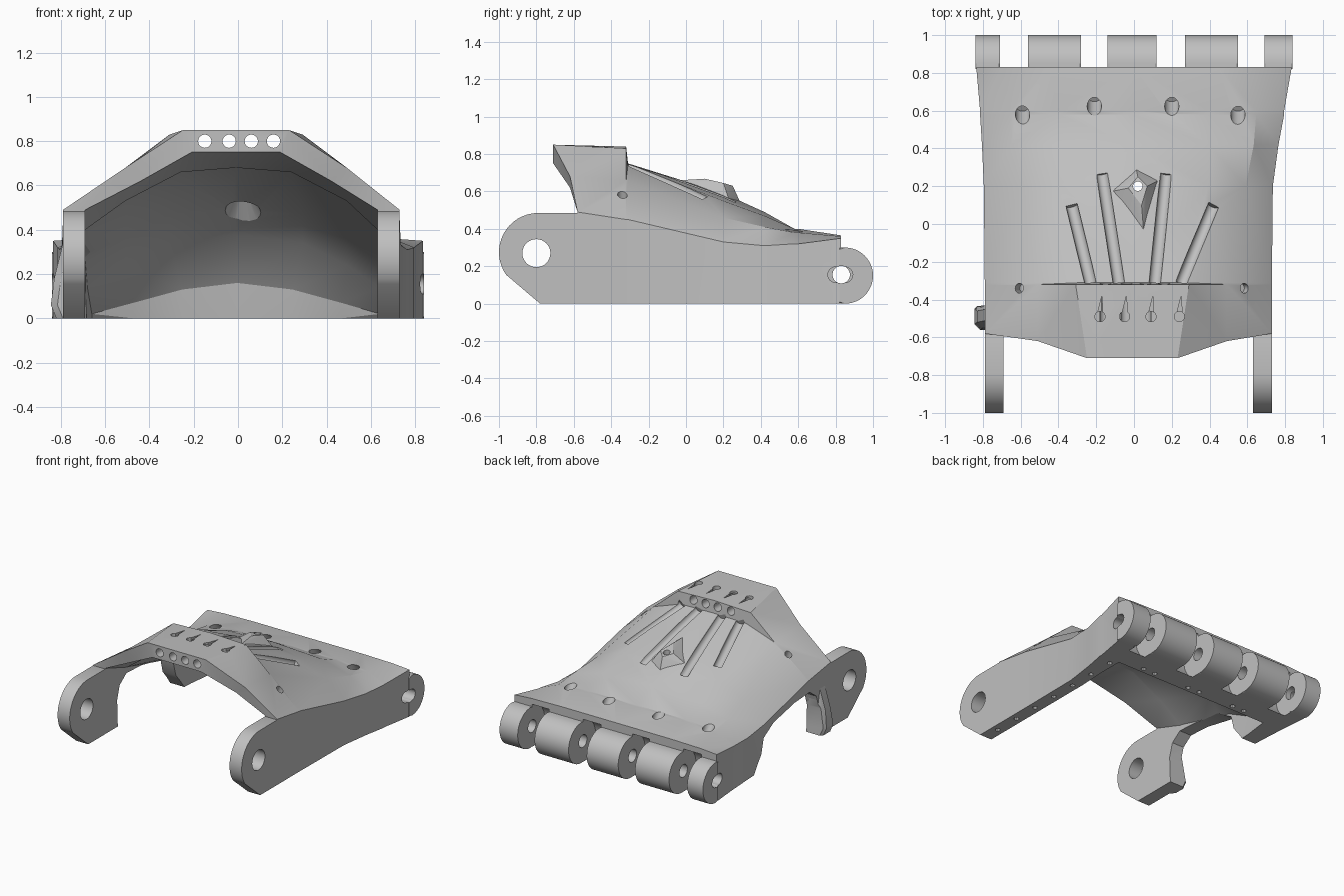
import bpy, bmesh, math
from mathutils import Vector

cube = bpy.data.objects.get("Cube")
if cube:
    bpy.data.objects.remove(cube)

grey = bpy.data.materials.new("plain_grey")
grey.use_nodes = True
grey.diffuse_color = (0.53, 0.53, 0.53, 1)
grey.node_tree.nodes["Principled BSDF"].inputs["Base Color"].default_value = (0.53, 0.53, 0.53, 1)


def make(name, bm):
    bmesh.ops.recalc_face_normals(bm, faces=bm.faces)
    mesh = bpy.data.meshes.new(name)
    bm.to_mesh(mesh)
    bm.free()
    mesh.materials.append(grey)
    ob = bpy.data.objects.new(name, mesh)
    bpy.context.collection.objects.link(ob)
    return ob


def prism(bm, profile, x0, x1):
    """Extrude a (y, z) profile along x."""
    a = [bm.verts.new((x0, y, z)) for y, z in profile]
    b = [bm.verts.new((x1, y, z)) for y, z in profile]
    n = len(a)
    bm.faces.new(a)
    bm.faces.new(b[::-1])
    for i in range(n):
        bm.faces.new((a[i], b[i], b[(i + 1) % n], a[(i + 1) % n]))


def rod(bm, p, q, r, r2=None, n=20):
    """Cylinder or cone between two points."""
    p, q = Vector(p), Vector(q)
    d = q - p
    mat = d.to_track_quat('Z', 'Y').to_matrix().to_4x4()
    mat.translation = (p + q) / 2
    bmesh.ops.create_cone(bm, cap_ends=True, segments=n, radius1=r,
                          radius2=r if r2 is None else r2, depth=d.length, matrix=mat)


def hull(bm, points):
    verts = [bm.verts.new(p) for p in points]
    bmesh.ops.convex_hull(bm, input=verts)


def arc(cy, cz, r, a0, a1, n=16):
    angles = [math.radians(a0 + (a1 - a0) * i / n) for i in range(n + 1)]
    return [(cy + r * math.cos(a), cz + r * math.sin(a)) for a in angles]


# Shell: half cross-sections (outer, inner) lofted from front to back
front = ((0, .85), (.24, .85), (.5, .68), (.76, .49))
under = ((0, .68), (.25, .66), (.5, .53), (.66, .4))
back = ((0, .4), (.4, .4), (.65, .38), (.805, .32))
flat = ((0, 0), (.25, 0), (.47, 0), (.65, 0))
sections = [
    (-.71, -.03, front, ((0, .75), (.2, .75), (.43, .62), (.66, .49))),
    (-.32, -.03, ((0, .84), (.3, .83), (.5, .66), (.76, .45)), under),
    (-.31, -.03, ((0, .75), (.27, .745), (.5, .655), (.76, .45)), under),
    (.2, -.03, ((0, .59), (.4, .55), (.6, .46), (.765, .33)),
     ((0, .51), (.3, .47), (.5, .36), (.66, .26))),
    (.42, -.02, ((0, .49), (.4, .47), (.64, .41), (.785, .31)),
     ((0, .38), (.3, .34), (.5, .24), (.66, .14))),
    (.58, -.01, back, ((0, .16), (.25, .13), (.47, .07), (.65, .02))),
    (.6, -.01, back, flat),
    (.83, 0, ((0, .365), (.45, .365), (.7, .36), (.835, .35)), flat),
]
lead = (0, 0, .09, .13, .13)      # the front rim sweeps back at its sides


def full(half):
    half = list(half) + [(half[-1][0], 0)]
    pts = [(x, z, i) for i, (x, z) in enumerate(half)]
    return [(-x, z, i) for x, z, i in pts[:0:-1]] + pts


bm = bmesh.new()
rings = []
for k, (y, xc, outer, inner) in enumerate(sections):
    ring = full(outer) + full(inner)[::-1]
    rings.append([bm.verts.new((x + xc * (1 if i > 2 else .3), y + (lead[i] if k == 0 else 0), z))
                  for x, z, i in ring])
n = len(rings[0])
for a, b in zip(rings, rings[1:]):
    for i in range(n):
        j = (i + 1) % n
        bm.faces.new((a[i], a[j], b[j], b[i]))
half_n = n // 2
for ring in (rings[0], rings[-1]):
    for i in range(half_n - 1):
        bm.faces.new((ring[i], ring[i + 1], ring[n - 2 - i], ring[n - 1 - i]))
bmesh.ops.remove_doubles(bm, verts=bm.verts, dist=.0005)
bmesh.ops.dissolve_degenerate(bm, edges=bm.edges, dist=.0005)
bmesh.ops.triangulate(bm, faces=bm.faces)
parts = [make("palm_shell", bm)]

# Front pivot ears
ear = arc(-.79, .275, .21, 90, 215) + [(-.78, 0), (-.5, 0), (-.5, .46), (-.58, .485)]
for name, x0, x1 in (("right_ear", -.79, -.69), ("left_ear", .63, .73)):
    bm = bmesh.new()
    prism(bm, ear, x0, x1)
    parts.append(make(name, bm))

# Flared foot on the cut-away side
bm = bmesh.new()
hull(bm, [(x, y, z) for z, xo, y0, y1 in ((0, -.82, -.56, -.42), (.06, -.845, -.56, -.42),
                                         (.18, -.83, -.55, -.43), (.38, -.78, -.54, -.42))
          for x, d in ((xo, .03), (xo + .03, 0), (-.7, 0)) for y in (y0 + d, y1 - d)])
parts.append(make("side_foot", bm))

# Rear hinge knuckles
knuckles = ((-.84, -.71), (-.56, -.28), (-.14, .12), (.27, .55), (.69, .84))
for i, (x0, x1) in enumerate(knuckles):
    start = .82 if i in (0, 4) else .72
    bm = bmesh.new()
    prism(bm, arc(.85, .15, .15, -90, 90, 24) + [(start, .3), (start, 0)], x0, x1)
    rim = [e for e in bm.edges if abs(e.verts[0].co.x - e.verts[1].co.x) < .001
           and max(v.co.y for v in e.verts) > .85]
    bmesh.ops.bevel(bm, geom=rim, offset=.01, segments=1, affect='EDGES')
    parts.append(make("hinge_knuckle_%d" % (i + 1), bm))

# Raised diamond boss
bm = bmesh.new()
hull(bm, [(-.13, .17, .575), (.01, .3, .52), (.13, .23, .555), (.05, -.03, .66),
          (-.03, .19, .645), (.02, .25, .63), (.07, .2, .645), (.04, .1, .668)])
parts.append(make("diamond_boss", bm))

# Cutters
bm = bmesh.new()
# side opening
prism(bm, [(-.43, -.05), (-.44, .2), (-.41, .3), (-.33, .36), (-.15, .35), (.1, .3),
           (.22, .23), (.25, .12), (.3, .06), (.38, -.05)], -1, -.55)
# gaps between knuckles
gap = arc(.85, .15, .17, 90, 270) + [(1.05, -.02), (1.05, .32)]
for a, b in zip(knuckles, knuckles[1:]):
    prism(bm, gap, a[1], b[0])
# hinge pin hole and end slots
rod(bm, (-.95, .83, .155), (.95, .83, .155), .047)
for s in (-1, 1):
    prism(bm, arc(.85, .155, .042, -90, 90, 8) + arc(.8, .155, .042, 90, 270, 8), s * .75, s * .96)
    rod(bm, (s * .64 - .01, -.34, .7), (s * .57 - .01, -.34, .52), .026)
# ear pivot holes
rod(bm, (-.9, -.8, .27), (-.6, -.8, .27), .075, n=32)
rod(bm, (.5, -.8, .27), (.9, -.8, .27), .075, n=32)
# cord channels, grooves, pin holes and slits
channels = ((-.15, -.23, -.33, .1, .59), (-.04, -.08, -.17, .27, .555),
            (.06, .11, .17, .27, .555), (.16, .25, .42, .1, .56))
for (x, gx, ex, ey, ez), px in zip(channels, (-.18, -.05, .09, .24)):
    rod(bm, (x, -.8, .8), (x, -.25, .8), .03)
    rod(bm, (gx, -.312, .752), (ex, ey, ez), .031)
    rod(bm, (px, -.49, .9), (px, -.49, .8), .027)
    hull(bm, [(px + dx, y, z) for z in (.82, .9) for dx, y in ((-.015, -.48), (.015, -.48), (.01, -.38))])
# rear cord exits
for x, y in ((-.59, .57), (-.21, .62), (.2, .62), (.55, .57)):
    rod(bm, (x, y - .06, .5), (x, y + .06, .3), .038)
# boss hole, countersunk from below
rod(bm, (.02, .2, .4), (.02, .2, .75), .025)
rod(bm, (.02, .2, .44), (.02, .2, .57), .11, .035)
# small sockets along the underside
for y in (-.65, -.45, -.25, -.05, .15, .35, .55):
    rod(bm, (.68, y, -.02), (.68, y, .04), .018, n=10)
for x in (-.45, -.35, -.05, .05, .35, .45):
    rod(bm, (x, .64, -.02), (x, .64, .04), .018, n=10)
cutter = make("hole_cutter", bm)
cutter.hide_render = True

for ob in parts:
    mod = ob.modifiers.new("holes", 'BOOLEAN')
    mod.operation = 'DIFFERENCE'
    mod.object = cutter
    mod.solver = 'EXACT'
    mod.use_self = True
    bpy.ops.object.select_all(action='DESELECT')
    bpy.context.view_layer.objects.active = ob
    ob.select_set(True)
    bpy.ops.object.modifier_apply(modifier="holes")
    bpy.ops.object.shade_smooth_by_angle(angle=math.radians(25))
bpy.data.objects.remove(cutter)
